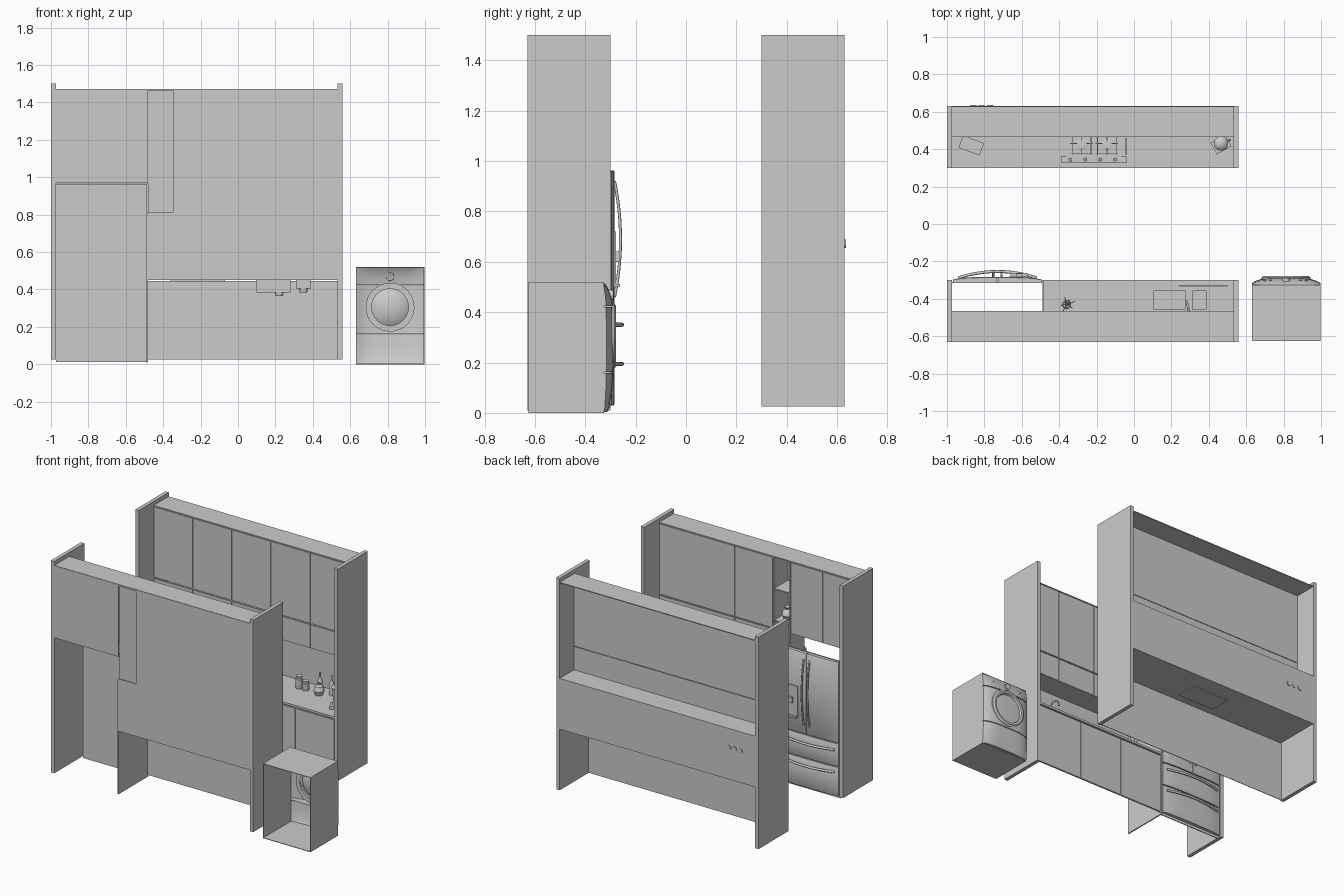
import bpy, bmesh, math
from mathutils import Vector, Matrix

if "Cube" in bpy.data.objects:
    bpy.data.objects.remove(bpy.data.objects["Cube"])


def box(name, x0, x1, y0, y1, z0, z1, rot=0.0):
    bm = bmesh.new()
    bmesh.ops.create_cube(bm, size=1)
    c = Vector(((x0 + x1) / 2, (y0 + y1) / 2, (z0 + z1) / 2))
    bmesh.ops.scale(bm, vec=(x1 - x0, y1 - y0, z1 - z0), verts=bm.verts)
    return finish(name, bm, Matrix.Translation(c) @ Matrix.Rotation(rot, 4, 'Z'))


def finish(name, bm, mat=Matrix(), smooth=False):
    bm.transform(mat)
    bmesh.ops.recalc_face_normals(bm, faces=bm.faces)
    me = bpy.data.meshes.new(name)
    bm.to_mesh(me)
    bm.free()
    ob = bpy.data.objects.new(name, me)
    bpy.context.collection.objects.link(ob)
    if smooth:
        bpy.ops.object.select_all(action='DESELECT')
        ob.select_set(True)
        bpy.context.view_layer.objects.active = ob
        bpy.ops.object.shade_smooth_by_angle(angle=math.radians(35))
    return ob


def lathe(name, profile, loc, axis='Z', n=32):
    """Spin (radius, height) points round an axis through loc."""
    bm = bmesh.new()
    vs = [bm.verts.new((r, 0, h)) for r, h in profile]
    es = [bm.edges.new(p) for p in zip(vs, vs[1:])]
    bmesh.ops.spin(bm, geom=vs + es, cent=(0, 0, 0), axis=(0, 0, 1),
                   angle=math.tau, steps=n)
    bmesh.ops.remove_doubles(bm, verts=bm.verts, dist=1e-5)
    rot = Matrix.Rotation(-math.pi / 2, 4, 'X') if axis == 'Y' else Matrix()
    return finish(name, bm, Matrix.Translation(loc) @ rot, True)


def tube(name, pts, r):
    cu = bpy.data.curves.new(name, 'CURVE')
    cu.dimensions = '3D'
    cu.bevel_depth, cu.bevel_resolution, cu.use_fill_caps = r, 2, True
    sp = cu.splines.new('POLY')
    sp.points.add(len(pts) - 1)
    for p, co in zip(sp.points, pts):
        p.co = (*co, 1)
    ob = bpy.data.objects.new(name, cu)
    bpy.context.collection.objects.link(ob)
    return ob


def arc(a, b, bulge, n=12):
    """Points from a to b bowed outwards along +y."""
    a, b = Vector(a), Vector(b)
    return [a.lerp(b, i / n) + Vector((0, bulge * (1 - (2 * i / n - 1) ** 2), 0))
            for i in range(n + 1)]


def doors(name, x0, x1, count, back, s, z0, z1):
    """Row of doors on a backing sheet; s is the direction they face."""
    box(name + "_backing", x0, x1, *sorted((back, back - s * .003)), z0, z1)
    w = (x1 - x0) / count
    for i in range(count):
        box(f"{name}_{i + 1}", x0 + i * w + .003, x0 + (i + 1) * w - .003,
            *sorted((back, back + s * .005)), z0 + .003, z1 - .003)


T = .004
# End panels, tops, counters shared by both runs (s = facing direction)
for tag, s in (("sink_run", 1), ("hob_run", -1)):
    def ys(a, b):
        return sorted((-s * a, -s * b))
    for side, x in (("left", -1), ("right", .532)):
        box(f"{tag}_{side}_end_panel", x, x + .026, *ys(.63, .30), .025, 1.5)
    box(tag + "_top", -.975, .532, *ys(.628, .465), 1.466, 1.472)

# Sink run: uppers, back wall around the niche, lowers
NX0, NX1 = -.48, -.345
doors("sink_upper_door", NX1, .532, 3, -.470, 1, .97, 1.465)
doors("sink_flap_door", NX1, .532, 3, -.470, 1, .80, .967)
doors("fridge_upper_door", -.975, NX0, 2, -.470, 1, .97, 1.465)
doors("sink_lower_door", -.48, .532, 3, -.308, 1, .025, .445)
box("sink_upper_underside", NX0, .532, -.628, -.467, .80, .80 + T)
box("fridge_cabinet_underside", -.975, NX0, -.628, -.467, .968, .968 + T)
for n, (a, b, z0, z1) in enumerate(((-.975, NX0, .968, 1.47), (NX0, NX1, .45, .815),
                                    (NX0, NX1, 1.46, 1.47), (NX1, .532, .45, 1.47))):
    box(f"sink_back_wall_{n}", a, b, -.63, -.626, z0, z1)
box("fridge_side_divider", -.488, -.48, -.63, -.30, .01, .805)

# Open shelf niche
box("niche_back", NX0, NX1, -.620, -.616, .81, 1.466)
for x in (NX0, NX1 - .008):
    box("niche_side", x, x + .008, -.62, -.465, .805, 1.466)
for z in (.805, 1.02, 1.24):
    box("niche_shelf", NX0, NX1, -.62, -.467, z, z + .008)
lathe("niche_vase", [(0, 0), (.022, 0), (.036, .03), (.03, .055), (.014, .07), (.02, .085)],
      (-.41, -.53, 1.028))

# Counter with sink cut-outs, built as strips around the bowls
CZ0, CZ1 = .45, .465
BOWLS = ((.10, .28, .385), (.31, .39, .405))
BY0, BY1 = -.46, -.355
box("sink_counter_back", -.48, .532, -.628, BY0, CZ0, CZ1)
box("sink_counter_front", -.48, .532, BY1, -.30, CZ0, CZ1)
for a, b in ((-.48, .10), (.28, .31), (.39, .532)):
    box("sink_counter_strip", a, b, BY0, BY1, CZ0, CZ1)
for a, b, z in BOWLS:
    box("bowl_floor", a, b, BY0, BY1, z, z + T)
    for x in (a, b - T):
        box("bowl_side", x, x + T, BY0, BY1, z, CZ1 + .002)
    for y in (BY0, BY1 - T):
        box("bowl_end", a, b, y, y + T, z, CZ1 + .002)
    lathe("bowl_drain", [(0, -.02), (.02, -.02), (.024, 0), (.024, .006), (0, .006)],
          ((a + b) / 2 + .03 * (b - a > .1), -.435, z))
tube("tap", [(.295, -.48, CZ1), (.295, -.48, .60), (.293, -.465, .622),
             (.288, -.44, .625), (.282, -.42, .61), (.28, -.415, .58)], .006)
tube("counter_rail", [(.24, -.332, .468), (.50, -.332, .468)], .003)
# Small plant on the counter
lathe("plant_pot", [(0, 0), (.018, 0), (.024, .035), (.02, .04), (0, .036)], (-.36, -.43, CZ1))
for i in range(9):
    a = i * 2.4
    r = .015 + .004 * i
    tube("plant_stem", [(-.36, -.43, .50), (-.36 + r * math.cos(a) * .5, -.43 + r * math.sin(a) * .5, .54),
                        (-.36 + r * math.cos(a), -.43 + r * math.sin(a), .56 + .004 * (i % 3))], .002)

# Hob run: uppers, splashback, counter, lowers
doors("hob_upper_door", -.975, .532, 5, .470, -1, .97, 1.465)
doors("hob_flap_door", -.975, .532, 5, .470, -1, .80, .967)
doors("hob_lower_door", -.975, .532, 5, .308, -1, .025, .445)
box("hob_upper_underside", -.975, .532, .467, .628, .80, .80 + T)
box("hob_splashback", -.975, .532, .626, .63, .45, .804)
box("hob_counter", -.975, .532, .30, .628, CZ0, CZ1)
for x in (-.86, -.815, -.77):
    lathe("wall_socket", [(0, -.012), (.017, -.012), (.017, .005), (0, .005)], (x, .63, .672), 'Y', 24)
for x in (-.21, -.19):
    lathe("sink_wall_fitting", [(.005, 0), (.005, .003), (0, .003)], (x, -.627, .575), 'Y', 12)

# Gas hob
box("hob_plate", -.36, -.07, .36, .51, .445, .471)
box("hob_control_strip", -.39, -.04, .327, .36, .465, .476)
box("hob_end_guard", -.045, -.04, .37, .46, .465, .474)
for x in (-.28, -.145):
    for y in (.425,):
        lathe("burner", [(0, 0), (.032, 0), (.032, .006), (.02, .008), (.02, .013), (0, .013)], (x, y, .471))
    for d in (-.05, 0, .05):
        box("grate_bar", x + d - .002, x + d + .002, .37, .50, .484, .488)
    for y in (.375, .43, .485):
        box("grate_cross_bar", x - .06, x + .06, y - .002, y + .002, .482, .486)
for i in range(4):
    lathe("hob_knob", [(.009, 0), (.008, .01), (0, .01)], (-.34 + i * .08, .343, .476), n=16)

# Counter-top appliances and jars
box("toaster", -.93, -.81, .385, .455, .468, .56, -.35)
for d in (-.012, .014):
    box("toaster_slot", -.915, -.825, .417 + d, .423 + d, .555, .563, -.35)
box("mixer_base", .42, .51, .39, .46, .465, .485, .5)
lathe("mixer_jug", [(0, 0), (.032, 0), (.026, .03), (.038, .12), (.03, .13), (.012, .14), (0, .14)],
      (.465, .43, .485), n=24)
tube("mixer_handle", [(.495, .44, .59), (.515, .45, .585), (.512, .449, .53), (.487, .438, .52)], .005)
for x, h in ((.10, .085), (.15, .065)):
    lathe("jar", [(0, 0), (.022, 0), (.024, .01), (.024, h - .02), (.018, h - .015), (.02, h), (0, h)],
          (x, .53, CZ1), n=24)
lathe("teapot", [(0, 0), (.025, 0), (.036, .03), (.026, .06), (.008, .068), (.008, .08), (0, .082)],
      (.26, .52, CZ1), n=24)
for x in (.24, .33):
    lathe("bottle", [(0, 0), (.016, 0), (.016, .08), (.006, .10), (.006, .135), (0, .135)],
          (x, .56, CZ1), n=20)


def bowed_front(name, x0, x1, prof, depth, sides=10, falloff=.5, back=-.312):
    """Front panel with (z, y) profile, bowed across x, thickened back to a flat."""
    bm = bmesh.new()
    rows = []
    for z, y in prof:
        row = []
        for i in range(sides + 1):
            x = x0 + (x1 - x0) * i / sides
            u = (x - depth[0]) / depth[1]
            row.append(bm.verts.new((x, back + (y - back) * (1 - falloff * u ** 4), z)))
        rows.append(row)
    for a, b in zip(rows, rows[1:]):
        for i in range(sides):
            bm.faces.new((a[i], a[i + 1], b[i + 1], b[i]))
    ring = [e for e in bm.edges if e.is_boundary]
    ext = bmesh.ops.extrude_edge_only(bm, edges=ring)["geom"]
    for v in ext:
        if isinstance(v, bmesh.types.BMVert):
            v.co.y = back
    return finish(name, bm, smooth=True)


# Refrigerator front: two doors over two drawers
FM = (-.73, .24)
box("fridge_backing", -.972, -.49, -.316, -.310, .012, .965)
for tag, a, b, z0, z1 in (("left_door", -.967, -.732, .40, .962), ("right_door", -.728, -.493, .40, .962),
                          ("upper_drawer", -.967, -.493, .235, .393), ("lower_drawer", -.967, -.493, .03, .228)):
    bowed_front("fridge_" + tag, a, b, [(z0, -.287), (z0 + .006, -.283), (z1 - .006, -.283), (z1, -.287)], FM)
for x in (-.752, -.708):
    tube("fridge_door_handle", arc((x, -.284, .46), (x, -.284, .92), .024), .006)
for z in (.35, .195):
    tube("fridge_drawer_handle", arc((-.94, -.288, z), (-.52, -.288, z), .034), .008)
box("dispenser_panel", -.665, -.565, -.29, -.277, .50, .72)
box("dispenser_tray", -.66, -.57, -.285, -.263, .50, .512)
box("dispenser_spout", -.63, -.60, -.285, -.264, .60, .64)

# Washing machine: shell open at the back
WX0, WX1 = .63, .996
for x in (WX0, WX1 - T):
    box("washer_side", x, x + T, -.625, -.325, 0, .52)
for z in (0, .52 - T):
    box("washer_top_or_base", WX0, WX1, -.625, -.325, z, z + T)
WM = (.813, .183)
bowed_front("washer_lower_front", WX0, WX1, [(.004, -.312), (.02, -.304), (.09, -.294), (.158, -.289)], WM, 14, .6, -.335)
bowed_front("washer_upper_front", WX0, WX1, [(.163, -.289), (.25, -.286), (.36, -.288), (.42, -.294)], WM, 14, .6, -.335)
bowed_front("washer_control_panel", WX0, WX1, [(.424, -.290), (.46, -.297), (.50, -.312), (.52, -.328)], WM, 14, .6, -.335)
lathe("washer_door_ring", [(.098, -.05), (.13, -.05), (.13, .004), (.118, .012), (.104, .010), (.098, -.002)],
      (.813, -.289, .305), 'Y', 48)
lathe("washer_door_glass", [(0, -.045), (.07, -.04), (.10, -.02), (.10, -.004), (.07, -.012), (0, -.015)],
      (.813, -.289, .305), 'Y', 48)
lathe("washer_dial", [(.022, -.01), (.02, .014), (0, .014)], (.813, -.302, .468), 'Y', 24)
for x in (.70, .73, .89, .92):
    lathe("washer_button", [(.007, -.012), (.007, .005), (0, .005)], (x, -.304, .468), 'Y', 12)
